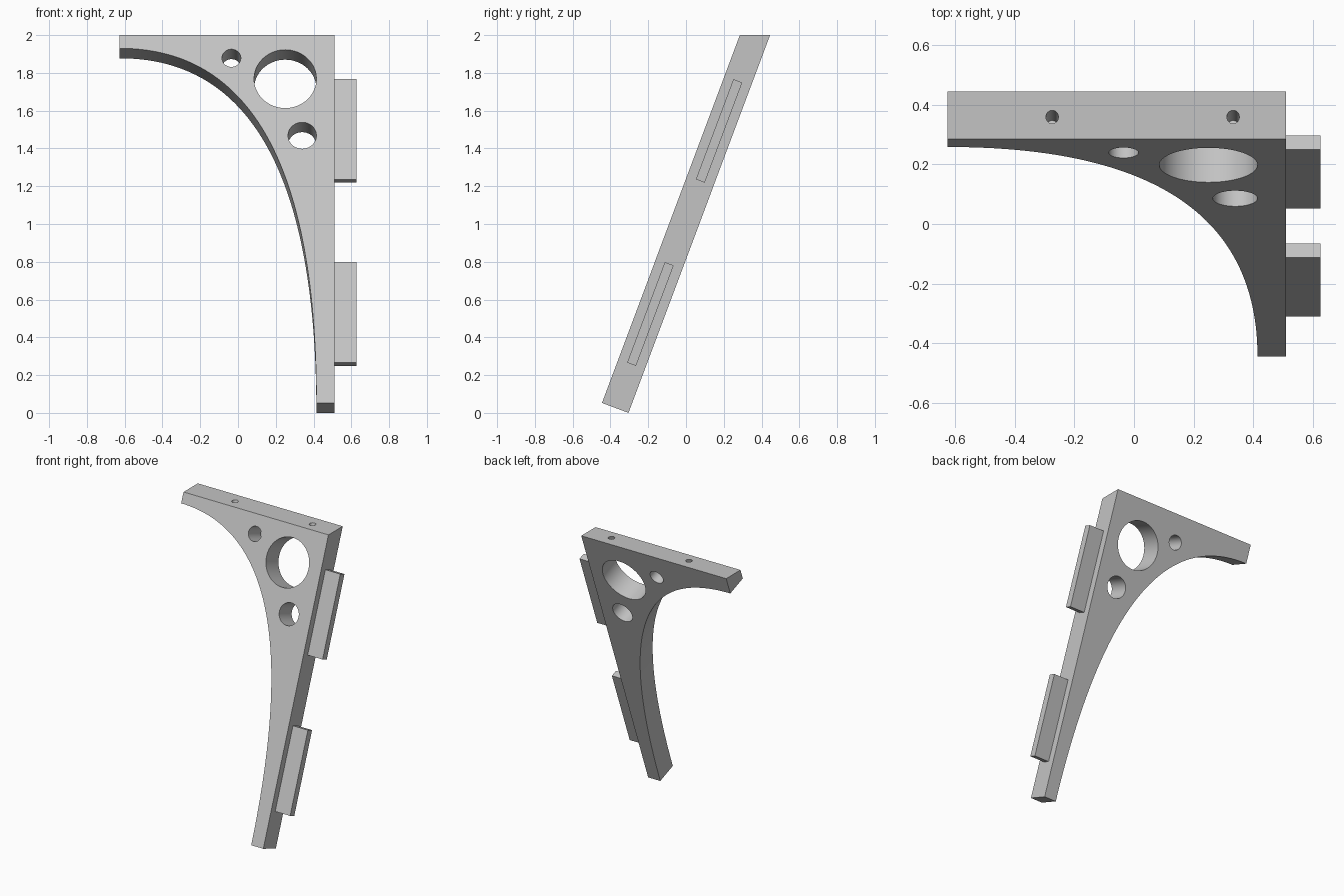
import bpy, bmesh, math
from mathutils import Matrix, Vector

cube = bpy.data.objects.get("Cube")
if cube:
    bpy.data.objects.remove(cube, do_unlink=True)

LEAN = math.radians(20.55)
THICK = 0.15
LEFT, RIGHT = -0.627, 0.51
# Slab frame: local x across, local y up the slope, local -z into the thickness
FRAME = (Matrix.Translation((0, -0.445, THICK * math.sin(LEAN)))
         @ Matrix.Rotation(math.pi / 2 - LEAN, 4, "X"))

grey = bpy.data.materials.new("light_grey")
grey.use_nodes = True
colour = (0.55, 0.55, 0.55, 1)
grey.diffuse_color = colour
grey.node_tree.nodes["Principled BSDF"].inputs["Base Color"].default_value = colour


def add_object(name, bm):
    bmesh.ops.recalc_face_normals(bm, faces=bm.faces[:])
    mesh = bpy.data.meshes.new(name)
    bm.to_mesh(mesh)
    bm.free()
    mesh.materials.append(grey)
    obj = bpy.data.objects.new(name, mesh)
    bpy.context.collection.objects.link(obj)
    return obj


def prism(name, outline, front, back, top=None):
    """Extrude a slope-plane outline through the slab, optionally cut level."""
    bm = bmesh.new()
    face = bm.faces.new([bm.verts.new((x, v, -front)) for x, v in outline])
    grown = bmesh.ops.extrude_face_region(bm, geom=[face])["geom"]
    moved = [g for g in grown if isinstance(g, bmesh.types.BMVert)]
    bmesh.ops.translate(bm, verts=moved, vec=(0, 0, front - back))
    bm.transform(FRAME)
    if top:
        geom = bm.verts[:] + bm.edges[:] + bm.faces[:]
        bmesh.ops.bisect_plane(bm, geom=geom, plane_co=(0, 0, top),
                               plane_no=(0, 0, 1), clear_outer=True)
        bmesh.ops.holes_fill(bm, edges=[e for e in bm.edges if e.is_boundary])
    return add_object(name, bm)


def drill(target, radius, depth, matrix, segments):
    """Cut a round hole; the cutter runs along the matrix's z axis."""
    bm = bmesh.new()
    bmesh.ops.create_cone(bm, cap_ends=True, segments=segments, radius1=radius,
                          radius2=radius, depth=depth, matrix=matrix)
    cutter = add_object("hole_cutter", bm)
    cutter.hide_render = True
    mod = target.modifiers.new("hole", "BOOLEAN")
    mod.operation = "DIFFERENCE"
    mod.solver = "EXACT"
    mod.object = cutter
    bpy.context.view_layer.objects.active = target
    bpy.ops.object.modifier_apply(modifier=mod.name)
    bpy.data.objects.remove(cutter, do_unlink=True)


# Bracket: straight outer edge, quadratic curve on the inner edge
foot, tip, corner = Vector((0.415, 0)), Vector((LEFT, 2.005)), Vector((0.415, 2.005))
STEPS = 64
curve = []
for i in range(STEPS + 1):
    t = i / STEPS
    curve.append((1 - t) ** 2 * foot + 2 * t * (1 - t) * corner + t * t * tip)
outline = curve + [Vector((LEFT, 2.4)), Vector((RIGHT, 2.4)), Vector((RIGHT, 0))]
bracket = prism("bracket", outline, 0, THICK, top=2.0)

# Round openings through the slab
for x, v, radius in [(0.25, 1.832, 0.165), (-0.035, 1.95, 0.05), (0.34, 1.512, 0.075)]:
    drill(bracket, radius, 0.6, FRAME @ Matrix.Translation((x, v, -THICK / 2)), 64)

# Blind screw holes in the top, running down the slope
for x in (-0.275, 0.333):
    at = FRAME @ Matrix.Translation((x, 2.105 + 0.06, -0.07)) @ Matrix.Rotation(math.pi / 2, 4, "X")
    drill(bracket, 0.021, 0.3, at, 32)

# Tabs on the outer edge
tabs = []
for name, low, high in [("lower_tab", 0.247, 0.815), ("upper_tab", 1.283, 1.849)]:
    box = [(RIGHT, low), (0.627, low), (0.627, high), (RIGHT, high)]
    tabs.append(prism(name, box, 0.05, 0.10))

# Smooth curved walls, crisp edges
bpy.ops.object.select_all(action="DESELECT")
for obj in [bracket] + tabs:
    obj.select_set(True)
bpy.context.view_layer.objects.active = bracket
bpy.ops.object.shade_smooth_by_angle(angle=math.radians(30))
